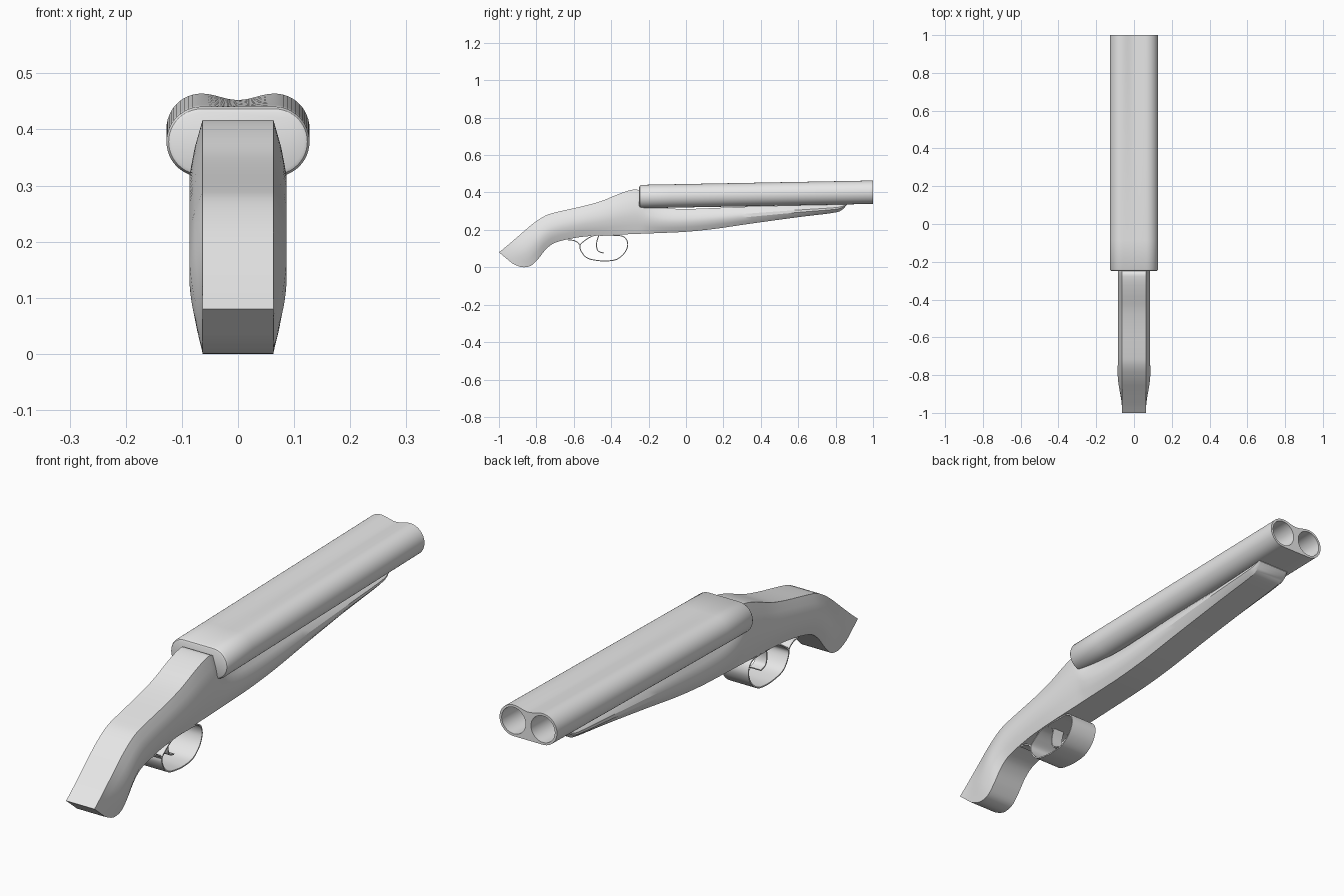
import bpy, bmesh, math
from mathutils import Vector

if "Cube" in bpy.data.objects:
    bpy.data.objects.remove(bpy.data.objects["Cube"])

grey = bpy.data.materials.new("plain grey")
grey.diffuse_color = (0.8, 0.8, 0.8, 1)
grey.use_nodes = True
grey.node_tree.nodes["Principled BSDF"].inputs["Base Color"].default_value = grey.diffuse_color


def spline(pts, n):
    """Catmull-Rom curve through tuples of any length."""
    out = []
    for i in range(len(pts) - 1):
        a, b, c, d = (pts[max(i - 1, 0)], pts[i], pts[i + 1],
                      pts[min(i + 2, len(pts) - 1)])
        for k in range(n):
            t = k / n
            out.append(tuple(0.5 * (2 * q + (r - p) * t
                                    + (2 * p - 5 * q + 4 * r - s) * t * t
                                    + (3 * q - p - 3 * r + s) * t ** 3)
                             for p, q, r, s in zip(a, b, c, d)))
    return out + [pts[-1]]


def loft(name, rings, closed=True):
    """Skin a list of point rings; closed rings are capped at both ends."""
    bm = bmesh.new()
    vr = [[bm.verts.new(p) for p in ring] for ring in rings]
    n = len(vr[0])
    for a, b in zip(vr, vr[1:]):
        for i in range(n if closed else n - 1):
            j = (i + 1) % n
            bm.faces.new((a[i], a[j], b[j], b[i]))
    if closed:
        bm.faces.new(vr[0])
        bm.faces.new(vr[-1])
    bmesh.ops.recalc_face_normals(bm, faces=bm.faces)
    me = bpy.data.meshes.new(name)
    bm.to_mesh(me)
    bm.free()
    ob = bpy.data.objects.new(name, me)
    bpy.context.collection.objects.link(ob)
    me.materials.append(grey)
    return ob


def activate(ob):
    bpy.ops.object.select_all(action='DESELECT')
    ob.select_set(True)
    bpy.context.view_layer.objects.active = ob


def smooth(ob, angle=30):
    activate(ob)
    bpy.ops.object.shade_smooth_by_angle(angle=math.radians(angle))


# Stock and fore-end: top y, top z, bottom y, bottom z, half width
stations = [
    (-1.0, .08, -.93, .022, .063), (-.96, .112, -.88, .001, .068),
    (-.89, .172, -.83, .008, .079), (-.82, .232, -.79, .045, .086),
    (-.75, .277, -.745, .1, .086), (-.68, .298, -.69, .135, .086),
    (-.55, .327, -.57, .161, .086), (-.45, .355, -.45, .171, .086),
    (-.36, .392, -.36, .175, .086), (-.29, .414, -.3, .177, .086),
    (-.25, .41, -.25, .179, .086), (-.2, .35, -.2, .181, .086),
    (-.12, .319, -.12, .184, .086), (0, .312, 0, .19, .086),
    (.15, .317, .15, .205, .086), (.35, .325, .35, .234, .086),
    (.6, .332, .6, .268, .086), (.78, .336, .78, .29, .084),
    (.83, .338, .83, .304, .08), (.86, .339, .86, .334, .072)]
rings = []
for ty, tz, by, bz, w in spline(stations, 4):
    side = []
    for t, f in ((0, 0), (.2, .6), (.4, 1), (.6, 1), (.8, .6), (1, 0)):
        side.append((.063 + (w - .063) * f, ty + (by - ty) * t, tz + (bz - tz) * t))
    rings.append(side + [(-x, y, z) for x, y, z in reversed(side)])
smooth(loft("stock", rings), 25)

# Twin barrel body: stadium section, a groove on top deepening to the muzzle
R, CX = .0625, .065


def barrel_ring(y, inset=0):
    f = (y + .25) / 1.25
    cz, r = .378 + .0235 * f, R - inset
    pts = []
    for k in range(25):
        a = math.pi * (k / 24 - .5)
        pts.append((CX + r * math.cos(a), y, cz + r * math.sin(a)))
    for k in range(1, 12):
        x = CX * (1 - k / 6)
        dip = .0115 * f * (1 + math.cos(math.pi * x / CX)) / 2
        pts.append((x, y, cz + r - dip))
    for k in range(25):
        a = math.pi * (k / 24 + .5)
        pts.append((-CX + r * math.cos(a), y, cz + r * math.sin(a)))
    return pts


barrel = loft("barrels", [barrel_ring(-.25, .01), barrel_ring(-.247, .004),
                          barrel_ring(-.24)]
              + [barrel_ring(-.24 + 1.24 * k / 8) for k in range(1, 9)])

# Bores
for s in (-1, 1):
    tilt = math.atan2(.0235, 1.25)
    bpy.ops.mesh.primitive_cylinder_add(
        vertices=48, radius=.053, depth=.9,
        location=(s * CX, .95, .4005), rotation=(math.pi / 2 + tilt, 0, 0))
    cutter = bpy.context.object
    cutter.name = "bore_cutter"
    cutter.hide_render = True
    cutter.data.materials.append(grey)
    mod = barrel.modifiers.new("bore", 'BOOLEAN')
    mod.operation, mod.solver, mod.object = 'DIFFERENCE', 'EXACT', cutter
    activate(barrel)
    bpy.ops.object.modifier_apply(modifier=mod.name)
    bpy.data.objects.remove(cutter)
smooth(barrel)


# Thin bent strips: guard, its rear tail, and the trigger
def strip(name, path, half, thick=.005):
    rings = [[(-half, y, z), (half, y, z)] for y, z in spline(path, 5)]
    ob = loft(name, rings, closed=False)
    mod = ob.modifiers.new("thickness", 'SOLIDIFY')
    mod.thickness, mod.offset = thick, 0
    activate(ob)
    bpy.ops.object.modifier_apply(modifier=mod.name)
    smooth(ob, 40)


strip("trigger_guard", [(-.47, .172), (-.5, .167), (-.535, .147), (-.567, .117),
                        (-.556, .078), (-.525, .048), (-.47, .036), (-.42, .034),
                        (-.37, .043), (-.33, .075), (-.312, .115), (-.318, .148),
                        (-.338, .165), (-.37, .17), (-.46, .171)], .06)
strip("guard_tail", [(-.63, .147), (-.6, .143), (-.578, .132), (-.567, .117)], .06)
strip("trigger", [(-.466, .17), (-.476, .14), (-.478, .11), (-.468, .086),
                  (-.44, .076)], .025)
